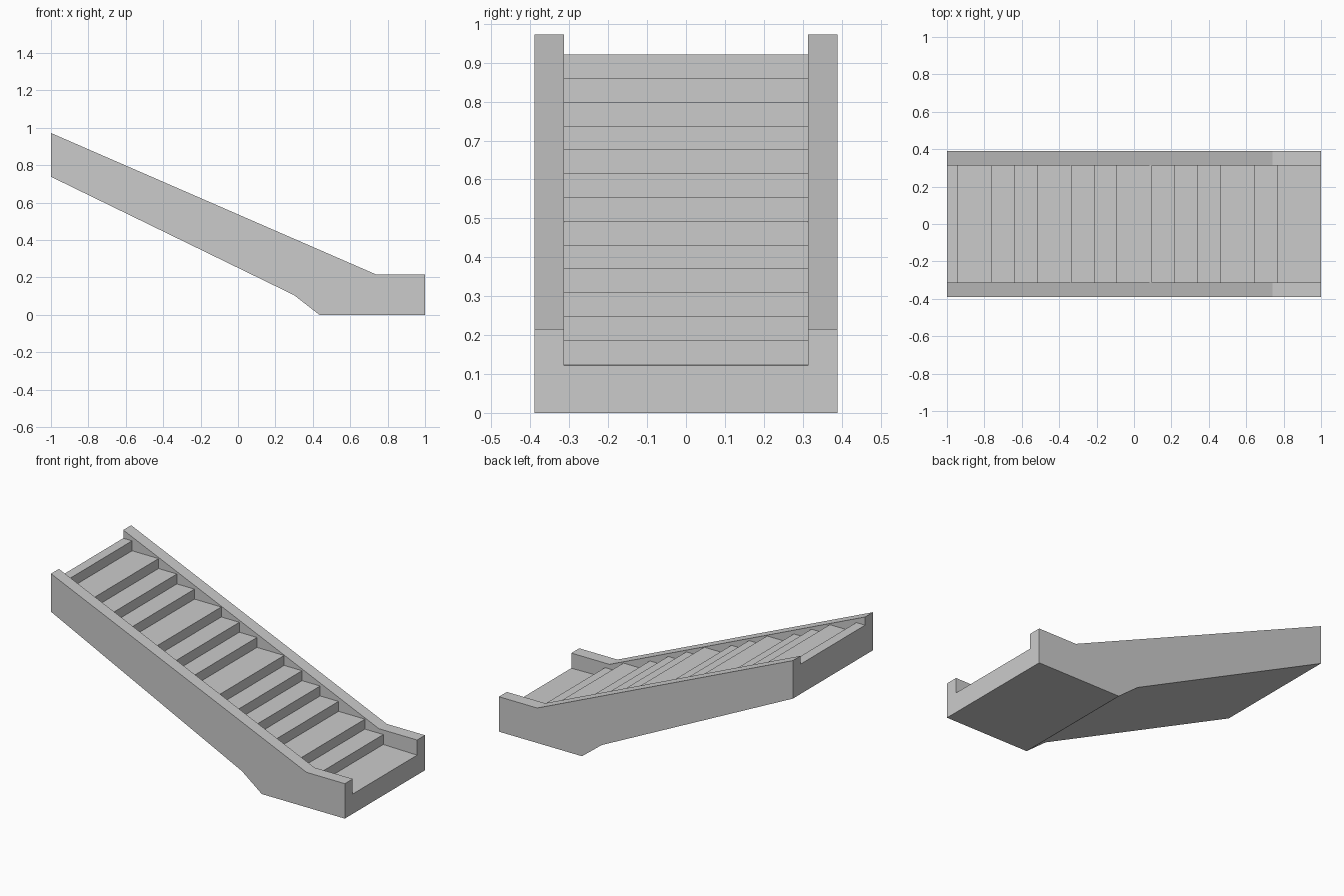
import bpy
import bmesh

cube = bpy.data.objects.get("Cube")
if cube:
    bpy.data.objects.remove(cube, do_unlink=True)

concrete = bpy.data.materials.new("grey concrete")
concrete.use_nodes = True
GREY = (0.6, 0.6, 0.6, 1)
concrete.diffuse_color = GREY
concrete.node_tree.nodes["Principled BSDF"].inputs["Base Color"].default_value = GREY


def extrude_profile(name, profile, y_front, y_back):
    """Solid prism: an (x, z) outline extruded along y."""
    bm = bmesh.new()
    face = bm.faces.new([bm.verts.new((x, y_front, z)) for x, z in profile])
    result = bmesh.ops.extrude_face_region(bm, geom=[face])
    verts = [v for v in result["geom"] if isinstance(v, bmesh.types.BMVert)]
    bmesh.ops.translate(bm, verts=verts, vec=(0, y_back - y_front, 0))
    bmesh.ops.recalc_face_normals(bm, faces=bm.faces)
    mesh = bpy.data.meshes.new(name)
    bm.to_mesh(mesh)
    bm.free()
    mesh.materials.append(concrete)
    obj = bpy.data.objects.new(name, mesh)
    bpy.context.collection.objects.link(obj)
    return obj


INNER, OUTER = 0.313, 0.39
underside = [(-1, 0.738), (0.3, 0.105), (0.435, 0), (1, 0)]

# Side walls with a sloping top and a level foot
wall = underside + [(1, 0.215), (0.74, 0.215), (-1, 0.972)]
extrude_profile("front_side_wall", wall, -OUTER, -INNER)
extrude_profile("back_side_wall", wall, INNER, OUTER)

# Flight of steps: equal risers, uneven treads, with a landing at the foot
riser_x = [0.77, 0.645, 0.465, 0.34, 0.217, 0.095, -0.09,
           -0.21, -0.333, -0.515, -0.635, -0.76, -0.94]
LANDING, RISE = 0.126, 0.0612
steps = [(1, 0.122)]
for i, x in enumerate(riser_x):
    steps += [(x, LANDING + i * RISE), (x, LANDING + (i + 1) * RISE)]
steps.append((-1, LANDING + len(riser_x) * RISE))
extrude_profile("stair_flight", underside + steps, -INNER, INNER)
